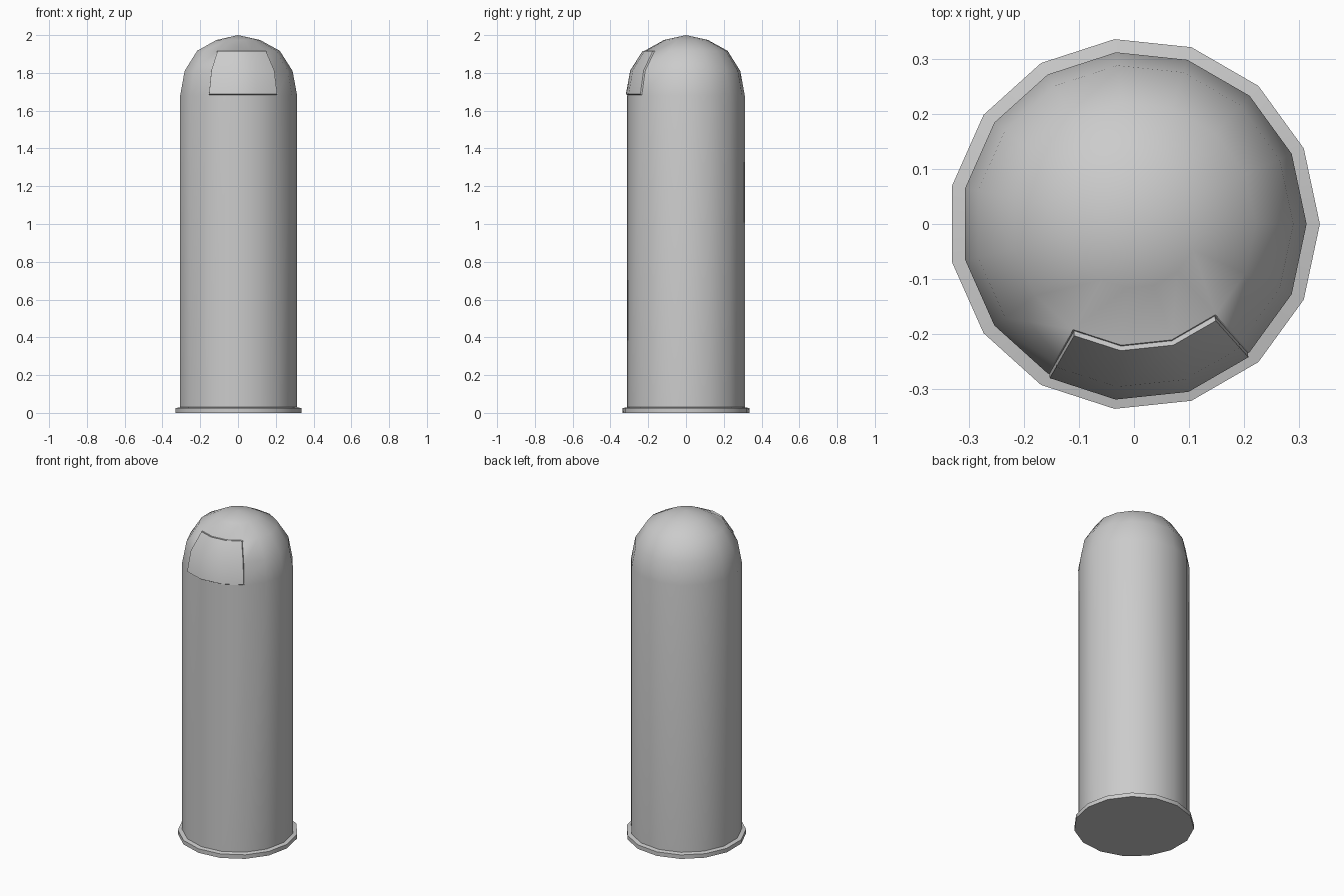
import bpy, bmesh, math

if "Cube" in bpy.data.objects:
    bpy.data.objects.remove(bpy.data.objects["Cube"])

SIDES = 15

# Outline from flange to dome: (radius, height)
PROFILE = [(0.337, 0.0), (0.337, 0.025), (0.313, 0.03), (0.313, 1.68),
           (0.289, 1.81), (0.221, 1.917), (0.117, 1.974)]

bm = bmesh.new()
rings = [[bm.verts.new((r * math.cos(2 * math.pi * i / SIDES),
                        r * math.sin(2 * math.pi * i / SIDES), z))
          for i in range(SIDES)] for r, z in PROFILE]

# Closed bottom, walls and dome
bm.faces.new(rings[0][::-1])
panel = []
for k, (low, high) in enumerate(zip(rings, rings[1:])):
    for i in range(SIDES):
        j = (i + 1) % SIDES
        f = bm.faces.new((low[i], low[j], high[j], high[i]))
        f.smooth = True
        if k in (3, 4) and i in (10, 11, 12):
            panel.append(f)
tip = bm.verts.new((0, 0, 2.0))
for i in range(SIDES):
    bm.faces.new((rings[-1][i], rings[-1][(i + 1) % SIDES], tip)).smooth = True

# Front panel outlined by a narrow groove
for width, depth in ((0.003, -0.008), (0.003, 0.0), (0.003, 0.008)):
    bmesh.ops.inset_region(bm, faces=panel, thickness=width, depth=depth,
                           use_even_offset=True, use_boundary=True)
bmesh.ops.recalc_face_normals(bm, faces=bm.faces)

mesh = bpy.data.meshes.new("domed_canister")
bm.to_mesh(mesh)
bm.free()
canister = bpy.data.objects.new("domed_canister", mesh)
bpy.context.collection.objects.link(canister)
bpy.context.view_layer.objects.active = canister
canister.select_set(True)
bpy.ops.object.shade_smooth_by_angle(angle=math.radians(35))
